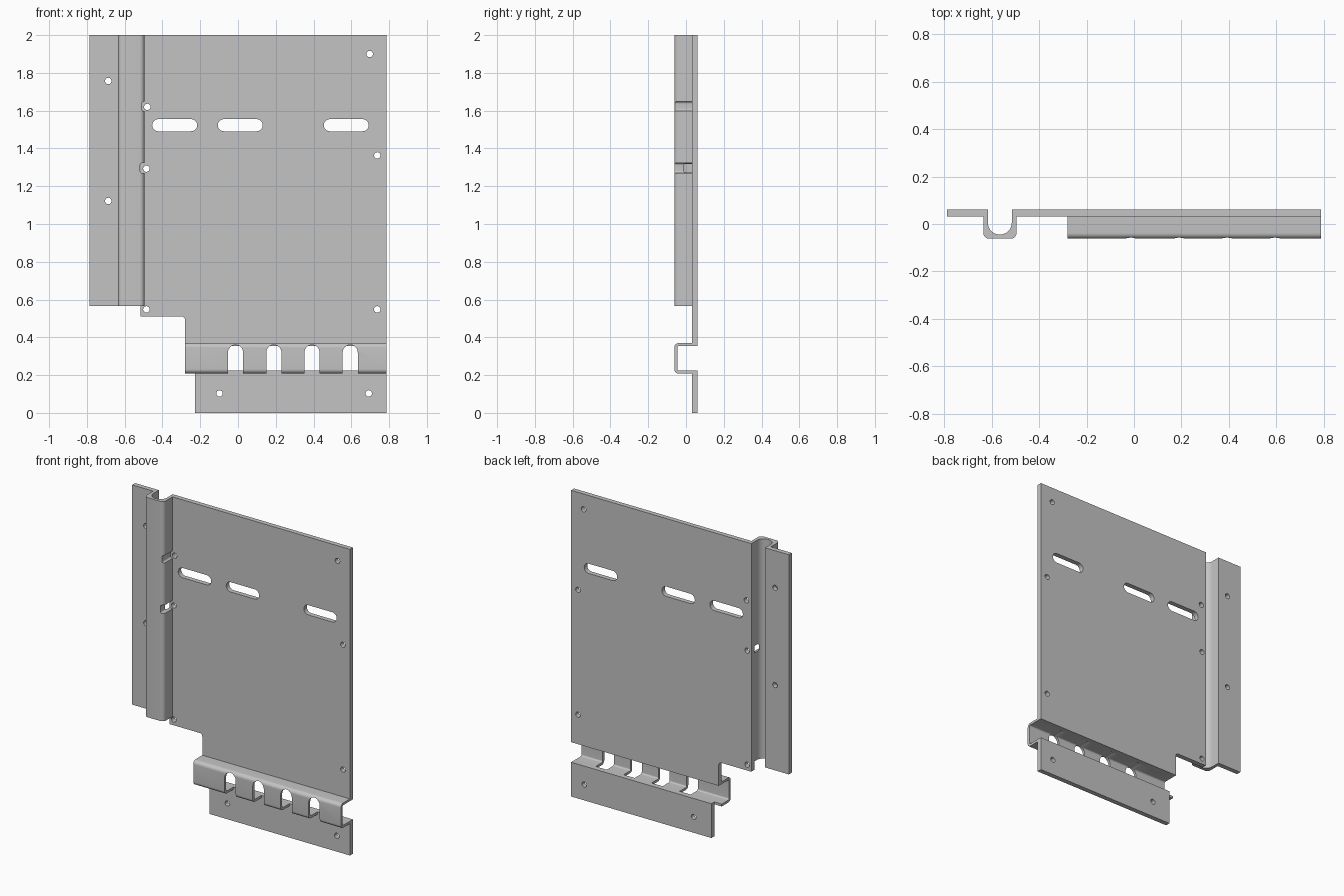
import bpy, bmesh, math
from mathutils import Vector

if "Cube" in bpy.data.objects:
    bpy.data.objects.remove(bpy.data.objects["Cube"])

steel = bpy.data.materials.new("light grey steel")
steel.use_nodes = True
steel.diffuse_color = (0.55, 0.55, 0.55, 1)
steel.node_tree.nodes["Principled BSDF"].inputs["Base Color"].default_value = steel.diffuse_color

BACK, FACE, FRONT = 0.062, 0.031, -0.062   # sheet back, sheet front, raised front
RIGHT = 0.787


def outline(corners, steps=8):
    """Closed outline; a corner with a third value is rounded by that radius."""
    pts = []
    for i, c in enumerate(corners):
        p = Vector(c[:2])
        if len(c) == 2:
            pts.append(p)
            continue
        u = (Vector(corners[i - 1][:2]) - p).normalized()
        v = (Vector(corners[(i + 1) % len(corners)][:2]) - p).normalized()
        centre = p + (u + v) * c[2]
        for k in range(steps + 1):
            t = k / steps * math.pi / 2
            pts.append(centre - v * c[2] * math.cos(t) - u * c[2] * math.sin(t))
    return pts


def place(p, axis, d):
    return {"x": (d, p[0], p[1]), "y": (p[0], d, p[1]), "z": (p[0], p[1], d)}[axis]


def prisms(name, outlines, axis, start, end):
    bm = bmesh.new()
    for pts in outlines:
        face = bm.faces.new([bm.verts.new(place(p, axis, start)) for p in pts])
        new = bmesh.ops.extrude_face_region(bm, geom=[face])["geom"]
        shift = Vector(place((0, 0), axis, end - start))
        bmesh.ops.translate(bm, verts=[g for g in new if isinstance(g, bmesh.types.BMVert)], vec=shift)
    bmesh.ops.remove_doubles(bm, verts=bm.verts, dist=1e-5)
    bmesh.ops.recalc_face_normals(bm, faces=bm.faces)
    mesh = bpy.data.meshes.new(name)
    bm.to_mesh(mesh)
    bm.free()
    mesh.materials.append(steel)
    ob = bpy.data.objects.new(name, mesh)
    bpy.context.collection.objects.link(ob)
    return ob


def circle(x, z, r=0.017, n=24):
    return [Vector((x + r * math.cos(2 * math.pi * k / n), z + r * math.sin(2 * math.pi * k / n)))
            for k in range(n)]


def slot(x, z, half, tall, r):
    return outline([(x - half, z - tall, r), (x + half, z - tall, r),
                    (x + half, z + tall, r), (x - half, z + tall, r)])


def cut(ob, outlines, start, end):
    cutter = prisms("cutter", outlines, "y", start, end)
    cutter.hide_render = True
    mod = ob.modifiers.new("cut", "BOOLEAN")
    mod.operation, mod.solver, mod.object = "DIFFERENCE", "EXACT", cutter
    bpy.ops.object.select_all(action="DESELECT")
    bpy.context.view_layer.objects.active = ob
    ob.select_set(True)
    bpy.ops.object.modifier_apply(modifier=mod.name)
    bpy.data.objects.remove(cutter)


# Main plate with its stepped lower corner
plate = prisms("main_plate", [outline([
    (-0.515, 2), (-0.515, 0.51), (-0.28, 0.51, 0.018), (-0.28, 0.355), (RIGHT, 0.355), (RIGHT, 2)])],
    "y", FACE, BACK)
cut(plate, [circle(x, z) for x, z in (
    (0.697, 1.90), (0.737, 1.363), (0.737, 0.548), (-0.48, 1.62), (-0.485, 1.293), (-0.485, 0.548))]
    + [slot(x, 1.523, 0.119, 0.032, 0.032) for x in (-0.335, 0.012, 0.573)], 0, 0.1)

# Side flange and the U channel that joins it to the plate
channel = prisms("side_channel", [outline([
    (-RIGHT, BACK), (-RIGHT, FACE), (-0.635, FACE), (-0.635, FRONT, 0.025), (-0.495, FRONT, 0.025),
    (-0.495, FACE), (-0.515, FACE), (-0.515, -0.044, 0.048), (-0.615, -0.044, 0.048), (-0.615, BACK)])],
    "z", 0.565, 2)
cut(channel, [circle(-0.687, z) for z in (1.757, 1.122)], 0, 0.1)
# Clearance notches beside two of the plate holes
cut(channel, [slot(-0.478, 1.623, 0.031, 0.025, 0.012), slot(-0.485, 1.296, 0.033, 0.027, 0.012)], -0.1, 0.04)

# Raised lower rail, bent forward from the plate
rail = prisms("lower_rail", [outline([
    (FACE, 0.37), (FRONT, 0.37, 0.024), (FRONT, 0.208, 0.024), (FACE, 0.208),
    (FACE, 0.224), (FRONT + 0.016, 0.224, 0.01), (FRONT + 0.016, 0.355, 0.01), (FACE, 0.355)])],
    "x", -0.28, RIGHT)
# Arched openings that run out through the underside of the rail
cut(rail, [outline([(x - 0.04, 0.15), (x + 0.04, 0.15), (x + 0.04, 0.36, 0.0399), (x - 0.04, 0.36, 0.0399)])
           for x in (-0.013, 0.19, 0.392, 0.594)], -0.1, 0.027)

# Bottom flange
flange = prisms("bottom_flange", [outline([
    (-0.227, 0), (RIGHT, 0), (RIGHT, 0.224), (-0.227, 0.224)])], "y", FACE, BACK)
cut(flange, [circle(x, 0.103) for x in (-0.098, 0.692)], 0, 0.1)

# Smooth bends and hole walls, keep sheet edges sharp
bpy.ops.object.select_all(action="DESELECT")
for ob in (plate, channel, rail, flange):
    ob.select_set(True)
bpy.ops.object.shade_smooth_by_angle(angle=math.radians(30))
